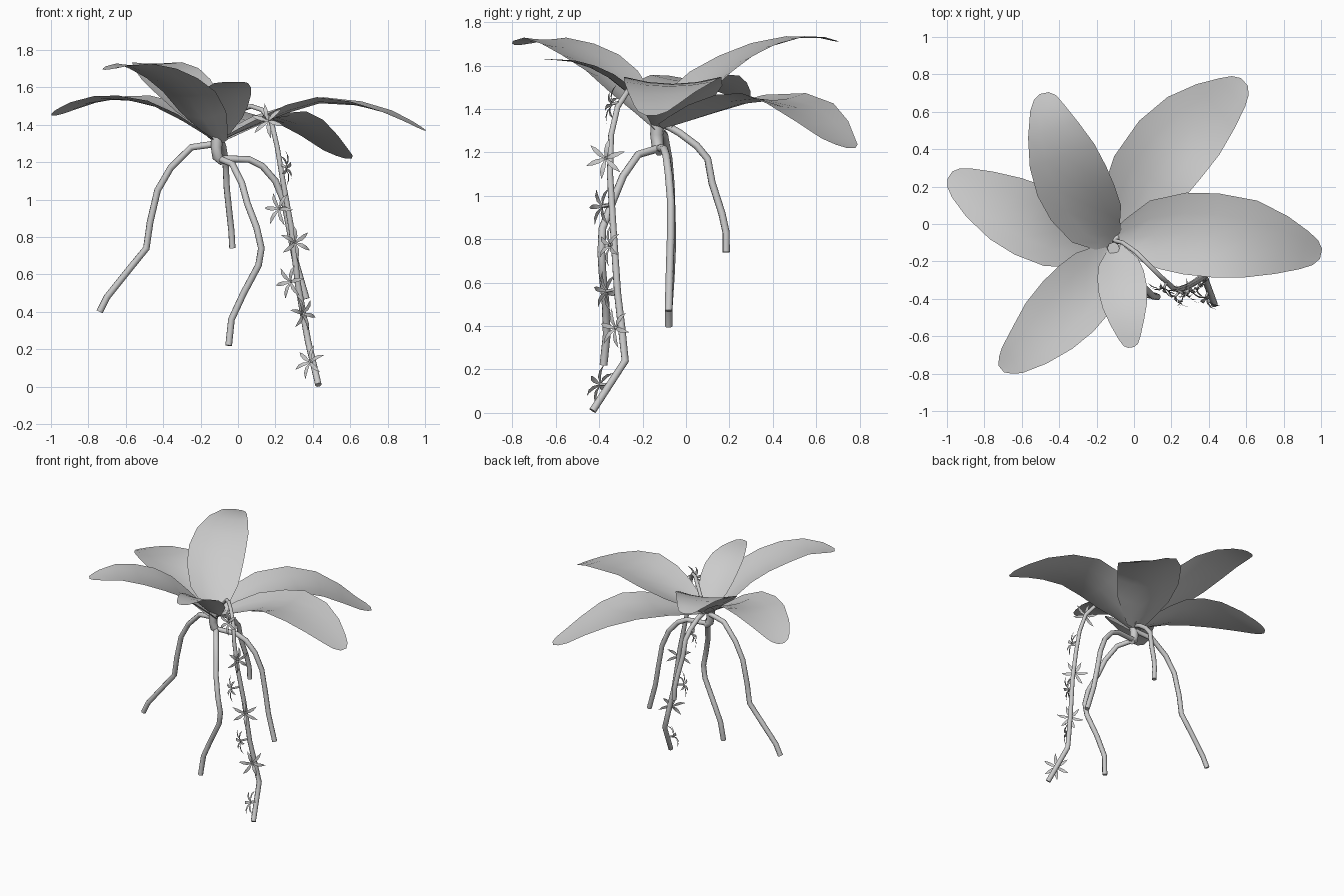
import bpy, math
from mathutils import Vector as V

if "Cube" in bpy.data.objects:
    bpy.data.objects.remove(bpy.data.objects["Cube"])


def mesh_object(name, verts, faces, smooth=True):
    me = bpy.data.meshes.new(name)
    me.from_pydata(verts, [], faces)
    me.polygons.foreach_set("use_smooth", [smooth] * len(faces))
    ob = bpy.data.objects.new(name, me)
    bpy.context.collection.objects.link(ob)
    return ob


def spline(points, n=12):
    """Catmull-Rom curve through the points."""
    p = [V(q) for q in points]
    p = [p[0] * 2 - p[1]] + p + [p[-1] * 2 - p[-2]]
    out = []
    for i in range(1, len(p) - 2):
        a, b, c, d = p[i - 1:i + 3]
        for k in range(n):
            t = k / n
            out.append(0.5 * (2 * b + (c - a) * t + (2 * a - 5 * b + 4 * c - d) * t ** 2
                              + (3 * b - a - 3 * c + d) * t ** 3))
    return out + [p[-2]]


PROFILE = [(0, .28), (.08, .5), (.2, .82), (.35, .97), (.5, 1), (.65, .92),
           (.8, .7), (.92, .46), (.975, .3), (1, .12)]


def leaf(name, half, rib):
    pts = spline(rib)
    cum = [0]
    for a, b in zip(pts, pts[1:]):
        cum.append(cum[-1] + (b - a).length)
    verts, faces, cols = [], [], 5
    for t, w in PROFILE:
        i = min(range(len(pts)), key=lambda k: abs(cum[k] - t * cum[-1]))
        tan = pts[min(i + 1, len(pts) - 1)] - pts[max(i - 1, 0)]
        side = V((-tan.y, tan.x, 0)).normalized()
        fold = 0.3 * (1 - t) ** 1.5 + 0.04
        for c in range(cols):
            s = c / (cols - 1) * 2 - 1
            verts.append(pts[i] + side * s * w * half
                         + V((0, 0, (s * s - .5) * fold * w * half)))
    for r in range(len(PROFILE) - 1):
        for c in range(cols - 1):
            k = r * cols + c
            faces.append((k, k + 1, k + cols + 1, k + cols))
    return mesh_object(name, verts, faces)


def tube(name, radius, pts, radii=None):
    cu = bpy.data.curves.new(name, 'CURVE')
    cu.dimensions = '3D'
    cu.bevel_depth = radius
    cu.bevel_resolution = 2
    cu.use_fill_caps = True
    sp = cu.splines.new('POLY')
    sp.points.add(len(pts) - 1)
    for i, p in enumerate(pts):
        sp.points[i].co = (*p, 1)
        sp.points[i].radius = radii[i] if radii else 1
    ob = bpy.data.objects.new(name, cu)
    bpy.context.collection.objects.link(ob)
    bpy.ops.object.select_all(action='DESELECT')
    ob.select_set(True)
    bpy.context.view_layer.objects.active = ob
    bpy.ops.object.convert(target='MESH')
    bpy.ops.object.shade_smooth_by_angle(angle=math.radians(50))


# Broad leaves around the crown: half width and midrib
leaf("right_leaf", .225, [(-.1, -.1, 1.32), (.03, -.07, 1.39), (.2, -.05, 1.46),
     (.42, -.06, 1.53), (.63, -.08, 1.515), (.82, -.12, 1.46), (1, -.16, 1.37)])
leaf("back_right_leaf", .225, [(-.1, -.1, 1.32), (-.01, .08, 1.39), (.1, .28, 1.45),
     (.23, .44, 1.45), (.38, .58, 1.38), (.5, .68, 1.28), (.59, .76, 1.22)])
leaf("back_left_leaf", .2, [(-.1, -.1, 1.31), (-.2, 0, 1.45), (-.31, .18, 1.6),
     (-.39, .38, 1.7), (-.45, .56, 1.735), (-.48, .7, 1.71)])
leaf("left_leaf", .2, [(-.12, -.12, 1.32), (-.26, -.08, 1.42), (-.42, -.04, 1.51),
     (-.58, .03, 1.545), (-.72, .1, 1.54), (-.86, .18, 1.505), (-.985, .26, 1.45)])
leaf("front_left_leaf", .19, [(-.1, -.13, 1.31), (-.18, -.24, 1.44), (-.28, -.365, 1.58),
     (-.43, -.52, 1.68), (-.57, -.66, 1.725), (-.71, -.775, 1.695)])
leaf("front_leaf", .13, [(-.1, -.12, 1.32), (-.08, -.22, 1.44), (-.06, -.35, 1.55),
     (-.04, -.5, 1.615), (-.015, -.66, 1.63)])

# Short stem below the crown
tube("stem", .03, [(-.11, -.13, 1.35), (-.115, -.135, 1.28), (-.11, -.13, 1.23),
                   (-.08, -.12, 1.2)], [1.1, 1, .95, .7])

# Hanging roots
tube("left_root", .018, [(-.11, -.12, 1.3), (-.25, -.1, 1.28), (-.36, -.08, 1.17),
     (-.43, -.07, 1.05), (-.47, -.065, .88), (-.49, -.065, .74), (-.58, -.07, .63),
     (-.7, -.08, .48), (-.74, -.08, .4)])
tube("back_root", .017, [(-.1, -.1, 1.33), (-.08, -.03, 1.29), (-.07, .05, 1.23),
     (-.065, .1, 1.17), (-.06, .12, 1.06), (-.045, .165, .92), (-.035, .185, .83),
     (-.03, .185, .74)])
tube("front_root", .018, [(-.1, -.12, 1.22), (-.03, -.22, 1.19), (.02, -.29, 1.09),
     (.05, -.335, .98), (.1, -.385, .85), (.125, -.39, .74), (.11, -.385, .65),
     (.03, -.37, .5), (-.035, -.365, .36), (-.05, -.38, .22)])
tube("right_root", .018, [(-.09, -.12, 1.22), (.06, -.1, 1.215), (.13, -.09, 1.18),
     (.2, -.08, 1.1), (.25, -.07, .98), (.28, -.07, .82), (.31, -.075, .66), (.365, -.08, .47)])

# Drooping flower spike
tube("flower_spike", .02, [(-.1, -.09, 1.33), (-.06, -.1, 1.41), (.01, -.15, 1.48), (.07, -.21, 1.5),
     (.13, -.27, 1.48), (.18, -.315, 1.41), (.21, -.345, 1.28), (.24, -.35, 1.1),
     (.285, -.335, .85), (.32, -.315, .55), (.35, -.295, .38), (.375, -.28, .24),
     (.43, -.43, .01)],
     [.6, .6, .65, .65, .65, .7, .7, .75, .8, .85, .9, .9, .9])


def flower(name, centre, facing, stalk, spin):
    """Six narrow curved petals on a short stalk."""
    n = V(facing).normalized()
    u = n.cross(V((0, 0, 1))).normalized()
    w = u.cross(n)
    c = V(centre)
    verts, faces = [], []
    for k in range(6):
        a = spin + k * math.pi / 3
        d = u * math.cos(a) + w * math.sin(a)
        s = n.cross(d)
        b = len(verts)
        for r, h, lift in ((.004, .004, 0), (.035, .011, .014), (.065, .010, .014)):
            verts += [c + d * r + s * h + n * lift, c + d * r - s * h + n * lift]
        verts.append(c + d * .097 + n * .002)
        faces += [(b, b + 1, b + 3, b + 2), (b + 2, b + 3, b + 5, b + 4), (b + 4, b + 5, b + 6)]
    mesh_object(name, verts, faces)
    tube(name + "_stalk", .007, [stalk, c + n * .008])


FLOWERS = [((.16, -.34, 1.42), (-.25, -1, .2), (.175, -.31, 1.43)),
           ((.255, -.37, 1.17), (1, -.3, .1), (.225, -.35, 1.19)),
           ((.22, -.385, .95), (-.6, -.8, .1), (.265, -.34, .96)),
           ((.305, -.35, .77), (.5, -.9, .1), (.295, -.33, .78)),
           ((.28, -.365, .56), (-.6, -.8, 0), (.32, -.315, .57)),
           ((.345, -.325, .39), (.7, -.7, .1), (.348, -.297, .395)),
           ((.385, -.395, .13), (-.55, -.75, .3), (.4, -.35, .13))]
for i, (c, f, s) in enumerate(FLOWERS):
    flower(f"flower_{i + 1}", c, f, s, .3 + i * .4)
